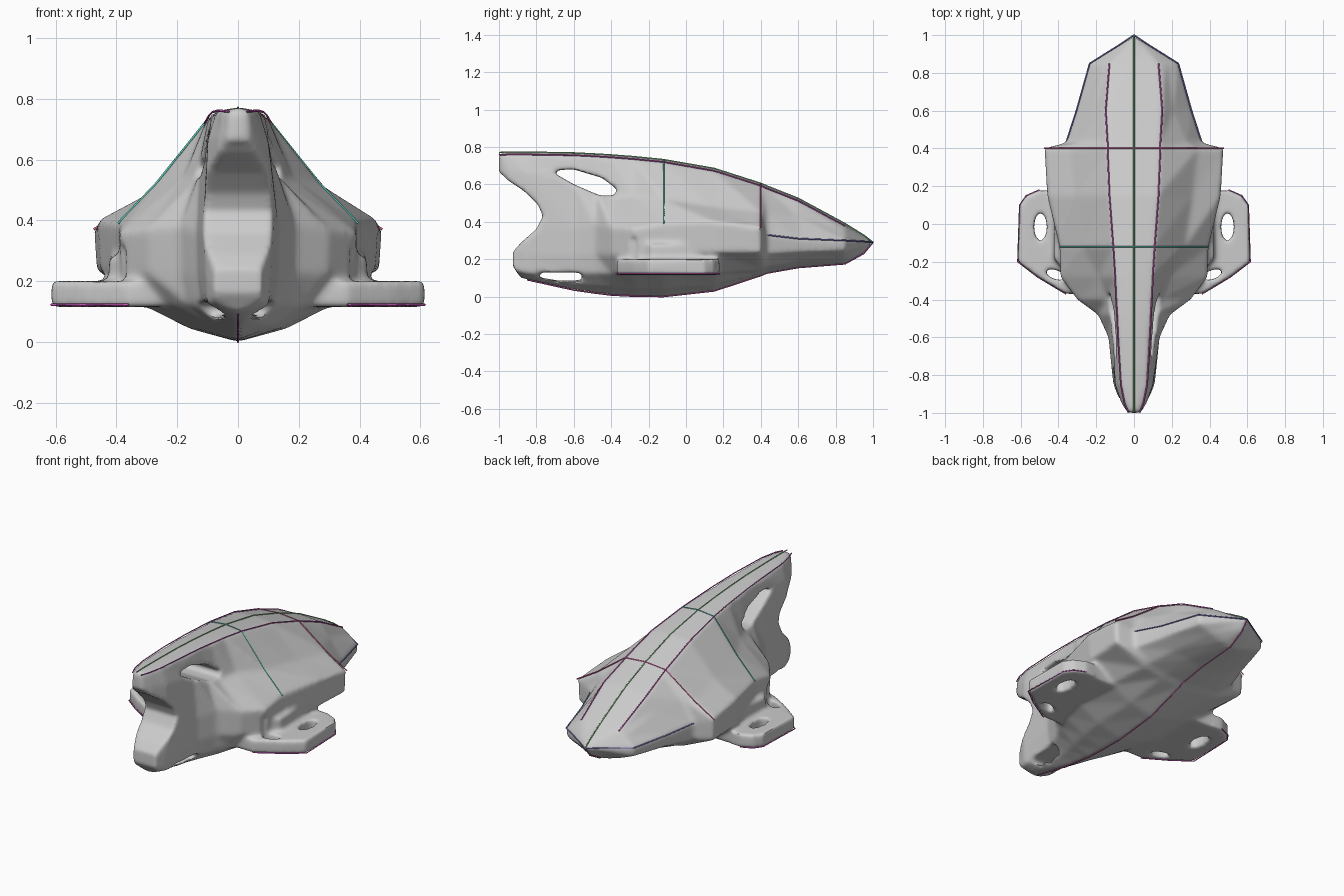
import bpy, bmesh, math
from mathutils import Vector

if "Cube" in bpy.data.objects:
    bpy.data.objects.remove(bpy.data.objects["Cube"])

# y, top z, deck half-width, shoulder x, shoulder z, max half-width, its z, bottom half-width, keel z
STATIONS = [
    (-1.0, .770, .030, .035, .68, .035, .40, .03, .130),
    (-.95, .772, .050, .065, .68, .070, .40, .07, .115),
    (-.85, .772, .070, .100, .66, .110, .37, .10, .090),
    (-.60, .768, .085, .110, .62, .135, .36, .12, .035),
    (-.48, .762, .090, .125, .56, .190, .38, .17, .018),
    (-.40, .757, .095, .140, .53, .300, .37, .22, .008),
    (-.28, .748, .100, .180, .54, .390, .36, .28, .002),
    (-.12, .732, .110, .270, .52, .395, .39, .32, .000),
    (.15, .685, .130, .310, .48, .460, .40, .30, .030),
    (.40, .605, .140, .340, .45, .475, .37, .26, .112),
    (.43, .592, .140, .280, .45, .360, .33, .25, .125),
    (.60, .525, .150, .210, .43, .305, .31, .20, .155),
    (.85, .390, .130, .170, .35, .235, .30, .14, .175),
    (.95, .328, .040, .050, .31, .075, .295, .05, .230),
]
TAIL = Vector((0, 1, .29))


def half_section(s):
    y, zt, wt, ws, zs, wm, zm, wb, zb = s
    zc = max(.125, zb + .035)
    pts = [(0, zt), (wt, zt - .012), (ws, zs), (wm, zm),
           (wm * .98, zm * .4 + zc * .6), (wb, zc), (wb * .5, zb + (zc - zb) * .35), (0, zb)]
    return [Vector((x, y, z)) for x, z in pts]


def flip(p):
    return Vector((-p.x, p.y, p.z))


def finish(name, bm):
    bmesh.ops.recalc_face_normals(bm, faces=bm.faces)
    me = bpy.data.meshes.new(name)
    bm.to_mesh(me)
    bm.free()
    ob = bpy.data.objects.new(name, me)
    bpy.context.collection.objects.link(ob)
    return ob


def prism(bm, pts, offset):
    """Extrude a closed polygon by a vector."""
    a = [bm.verts.new(p) for p in pts]
    b = [bm.verts.new(Vector(p) + Vector(offset)) for p in pts]
    bm.faces.new(a)
    bm.faces.new(b[::-1])
    for i in range(len(a)):
        j = (i + 1) % len(a)
        bm.faces.new((a[i], a[j], b[j], b[i]))


def ellipse(cx, cy, rx, ry, ang, n=14):
    c, s = math.cos(ang), math.sin(ang)
    out = []
    for i in range(n):
        t = math.tau * i / n
        u, v = rx * math.cos(t), ry * math.sin(t)
        out.append((cx + u * c - v * s, cy + u * s + v * c))
    return out


# Hull lofted through the sections
bm = bmesh.new()
rings = []
for s in STATIONS:
    h = half_section(s)
    rings.append([bm.verts.new(p) for p in h + [flip(p) for p in h[-2:0:-1]]])
n = len(rings[0])
for r0, r1 in zip(rings, rings[1:]):
    for i in range(n):
        j = (i + 1) % n
        bm.faces.new((r0[i], r0[j], r1[j], r1[i]))
bm.faces.new(rings[0])
tip = bm.verts.new(TAIL)
for i in range(n):
    bm.faces.new((rings[-1][i], rings[-1][(i + 1) % n], tip))
hull = finish("hull", bm)

# Low side wings and their thick inner roots
WING = [(.2, .16), (.50, .18), (.57, .15), (.605, .10), (.615, -.20),
        (.51, -.28), (.36, -.37), (.2, -.37)]
ROOT = [(.3, .14), (.42, .12), (.425, -.18), (.36, -.26), (.3, -.28)]
parts = [hull]
for sx in (1, -1):
    for name, outline, z0, h in (("wing", WING, .115, .085), ("wing_root", ROOT, .12, .16)):
        bm = bmesh.new()
        prism(bm, [(sx * x, y, z0) for x, y in outline], (0, 0, h))
        parts.append(finish(name, bm))

# Cutters: open mouth, side window, keel slot, wing holes
MOUTH = [(-1.1, .64), (-.99, .66), (-.95, .62), (-.86, .56), (-.79, .49), (-.765, .43),
         (-.80, .36), (-.88, .29), (-.925, .24), (-.925, .16), (-.89, .11), (-.89, -.1), (-1.1, -.1)]
WINDOW = [(-.73, .675), (-.60, .68), (-.45, .635), (-.37, .575), (-.38, .54), (-.46, .54), (-.60, .60)]
SLOT = [(-.82, .13), (-.56, .128), (-.55, .088), (-.68, .085), (-.78, .102)]
cutters = []
for prof in (MOUTH, WINDOW, SLOT):
    bm = bmesh.new()
    prism(bm, [(-.5, y, z) for y, z in prof], (1, 0, 0))
    cutters.append(finish("side_cutter", bm))
for sx in (1, -1):
    for e in (ellipse(.495, -.015, .034, .075, 0), ellipse(.415, -.268, .055, .024, .35)):
        bm = bmesh.new()
        prism(bm, [(sx * x, y, 0) for x, y in e], (0, 0, .32))
        cutters.append(finish("wing_cutter", bm))

# Fuse everything, carve, and melt into one smooth skin
bpy.ops.object.select_all(action='DESELECT')
for p in parts:
    p.select_set(True)
bpy.context.view_layer.objects.active = hull
bpy.ops.object.join()


def apply_mod(kind, **props):
    m = hull.modifiers.new(kind.lower(), kind)
    for k, v in props.items():
        setattr(m, k, v)
    bpy.ops.object.modifier_apply(modifier=m.name)


apply_mod('REMESH', mode='VOXEL', voxel_size=.011)
for c in cutters:
    apply_mod('BOOLEAN', object=c, operation='DIFFERENCE', solver='EXACT')
    bpy.data.objects.remove(c)
apply_mod('REMESH', mode='VOXEL', voxel_size=.011)
apply_mod('SMOOTH', factor=.5, iterations=9)
bpy.ops.object.shade_smooth_by_angle(angle=math.radians(40))


# Thin coloured seam lines lying on the skin
def seam(name, pts, color, closed=False):
    cu = bpy.data.curves.new(name, 'CURVE')
    cu.dimensions = '3D'
    cu.bevel_depth = .004
    cu.bevel_resolution = 0
    sp = cu.splines.new('POLY')
    sp.points.add(len(pts) - 1)
    for q, p in zip(sp.points, pts):
        q.co = (*p, 1)
    sp.use_cyclic_u = closed
    mat = bpy.data.materials.new(name)
    mat.diffuse_color = (*color, 1)
    mat.use_nodes = True
    mat.node_tree.nodes["Principled BSDF"].inputs["Base Color"].default_value = mat.diffuse_color
    cu.materials.append(mat)
    bpy.context.collection.objects.link(bpy.data.objects.new(name, cu))


H = [half_section(s) for s in STATIONS]
seam("spine_seam", [h[0] for h in H] + [TAIL], (.2, .5, .2))
seam("keel_seam", [h[-1] for h in H[2:]] + [TAIL], (.55, .1, .4))
for m in (lambda p: p, flip):
    seam("deck_edge_seam", [m(h[1]) for h in H[:13]], (.6, .1, .5))
    seam("chine_seam", [m(h[3]) for h in H[10:]] + [TAIL], (.2, .2, .6))
    seam("front_hoop_seam", [m(p) for p in H[7][:4]], (.1, .55, .45))
    seam("rear_hoop_seam", [m(p) for p in H[9][:4]], (.6, .1, .3))
    seam("wing_seam", [m(Vector((x, y, .122))) for x, y in WING[1:7]], (.6, .1, .5))
